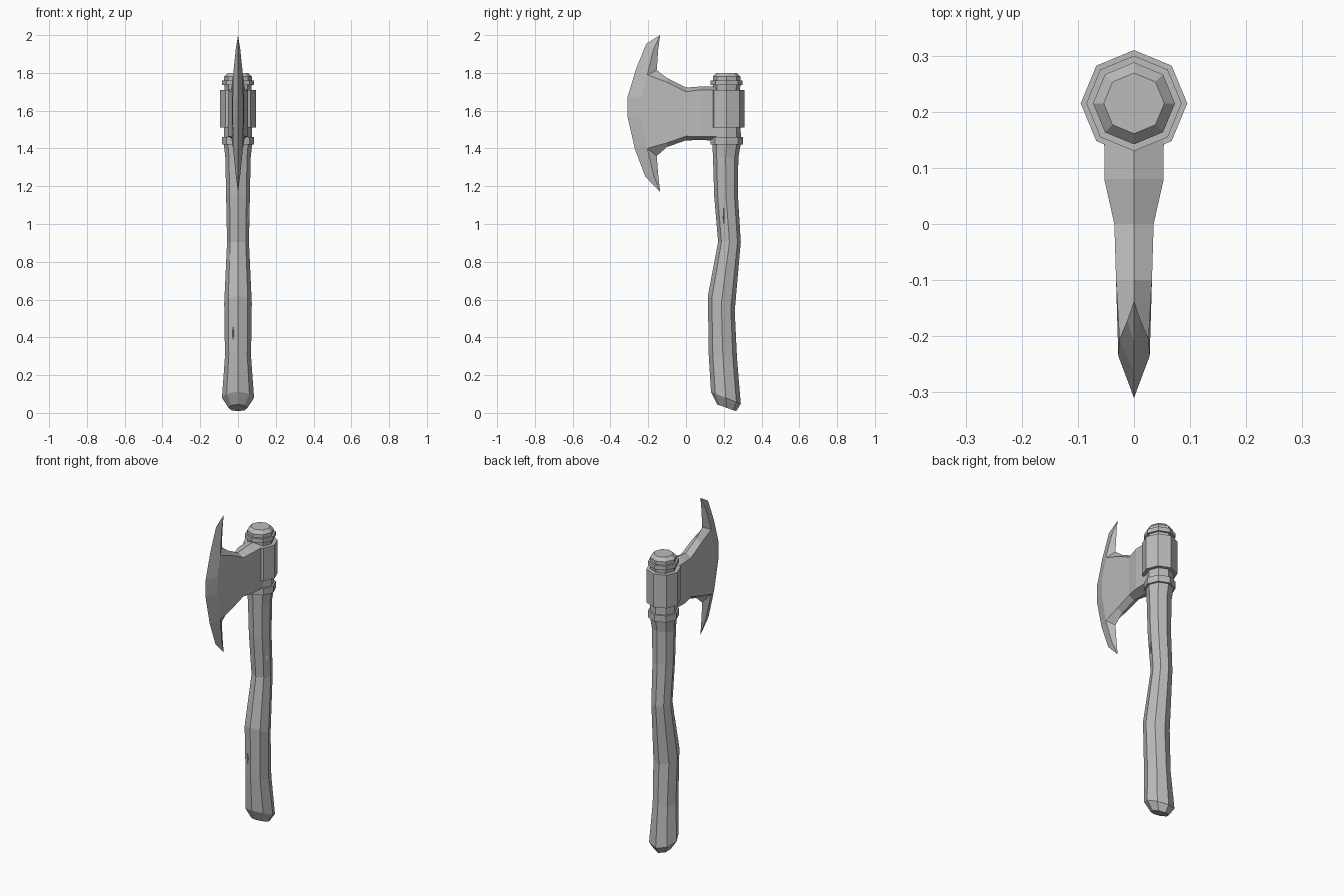
import bpy, bmesh
from math import sin, cos, tau
from mathutils import Vector

cube = bpy.data.objects.get("Cube")
if cube:
    bpy.data.objects.remove(cube)

GREY = (0.5, 0.5, 0.5, 1)
grey = bpy.data.materials.new("plain grey")
grey.use_nodes = True
grey.diffuse_color = GREY
grey.node_tree.nodes["Principled BSDF"].inputs["Base Color"].default_value = GREY


def finish(name, bm):
    bmesh.ops.remove_doubles(bm, verts=bm.verts, dist=0.0005)
    bmesh.ops.recalc_face_normals(bm, faces=bm.faces)
    mesh = bpy.data.meshes.new(name)
    bm.to_mesh(mesh)
    bm.free()
    mesh.materials.append(grey)
    obj = bpy.data.objects.new(name, mesh)
    bpy.context.collection.objects.link(obj)
    return obj


def loft(name, sections):
    """Eight-sided loft; section = z, centre y, half width, half depth, drop to the back."""
    bm = bmesh.new()
    rings = []
    for z, yc, rx, ry, drop in sections:
        rings.append([bm.verts.new((rx * cos(tau * i / 8), yc + ry * sin(tau * i / 8),
                                    z - drop * sin(tau * i / 8))) for i in range(8)])
    for a, b in zip(rings, rings[1:]):
        for i in range(8):
            j = (i + 1) % 8
            bm.faces.new((a[i], a[j], b[j], b[i]))
    bm.faces.new(rings[0])
    bm.faces.new(rings[-1])
    return finish(name, bm)


def turned(name, profile):
    return loft(name, [(z, 0.215, r, r, 0) for z, r in profile])


# Bent wooden handle
handle = loft("handle", [
    (0.027, 0.215, 0.05, 0.05, 0.018),
    (0.08, 0.211, 0.085, 0.079, 0.032),
    (0.30, 0.195, 0.069, 0.075, 0.01),
    (0.58, 0.187, 0.073, 0.071, 0.04),
    (0.905, 0.23, 0.058, 0.06, 0.0),
    (1.15, 0.212, 0.063, 0.063, 0.0),
    (1.35, 0.21, 0.067, 0.067, 0.0),
    (1.43, 0.215, 0.076, 0.076, 0.0),
    (1.72, 0.215, 0.07, 0.07, 0.0),
])

# Small chips cut out of the handle
for spot, size in [((0.062, 0.2, 1.03), (0.016, 0.012, 0.1)),
                   ((-0.026, 0.122, 0.42), (0.009, 0.016, 0.08)),
                   ((-0.048, 0.17, 0.84), (0.014, 0.014, 0.05))]:
    bm = bmesh.new()
    bmesh.ops.create_cone(bm, segments=4, radius1=1, radius2=0, depth=1, cap_ends=False)
    bmesh.ops.translate(bm, verts=bm.verts, vec=(0, 0, 0.5))
    lower = bmesh.ops.duplicate(bm, geom=bm.verts[:] + bm.edges[:] + bm.faces[:])["geom"]
    bmesh.ops.scale(bm, vec=(1, 1, -1),
                    verts=[v for v in lower if isinstance(v, bmesh.types.BMVert)])
    bmesh.ops.scale(bm, vec=size, verts=bm.verts)
    bmesh.ops.translate(bm, vec=spot, verts=bm.verts)
    cutter = finish("chip_cutter", bm)
    cutter.hide_render = True
    cut = handle.modifiers.new("chip", "BOOLEAN")
    cut.operation = "DIFFERENCE"
    cut.solver = "EXACT"
    cut.object = cutter
    bpy.context.view_layer.objects.active = handle
    bpy.ops.object.modifier_apply(modifier=cut.name)
    bpy.data.objects.remove(cutter)

# Collars, socket and end cap
turned("lower_collar", [(1.42, 0.073), (1.42, 0.086), (1.46, 0.086), (1.46, 0.073)])
turned("upper_collar", [(1.735, 0.07), (1.735, 0.085), (1.76, 0.085), (1.76, 0.07)])
turned("socket", [(1.51, 0.07), (1.51, 0.095), (1.71, 0.095), (1.71, 0.07)])
turned("end_cap", [(1.70, 0.07), (1.735, 0.073), (1.78, 0.073), (1.80, 0.054)])

# Axe head: cutting edge, cheek line and back of the horns, from top to bottom
edge = [(0, y, z) for y, z in [
    (-0.137, 2.0), (-0.21, 1.955), (-0.265, 1.82), (-0.31, 1.67),
    (-0.31, 1.57), (-0.27, 1.395), (-0.215, 1.25), (-0.137, 1.17)]]
cheek = [None, (0.012, -0.172, 1.925), (0.026, -0.205, 1.79), (0.028, -0.235, 1.67),
         (0.028, -0.235, 1.57), (0.026, -0.205, 1.40), (0.012, -0.172, 1.26)]
# Neck stations: y, half width, top and bottom of the side, ridge height beyond it
neck = [(-0.10, 0.032, 1.75, 1.43, 0.022), (0.0, 0.035, 1.70, 1.465, 0.022),
        (0.08, 0.053, 1.71, 1.462, 0.018), (0.17, 0.053, 1.71, 1.462, 0.02)]
side = [[(w, y, t) for y, w, t, b, r in neck], [(w, y, b) for y, w, t, b, r in neck]]
ridge = [[(0, y, t + r) for y, w, t, b, r in neck], [(0, y, b - r) for y, w, t, b, r in neck]]

faces = [(edge[i], edge[i + 1], cheek[i + 1], cheek[i]) for i in range(1, 6)]
horns = [(edge[0], edge[1], cheek[1], cheek[2], (0, -0.147, 1.925), (0, -0.155, 1.815)),
         (edge[7], edge[6], cheek[6], cheek[5], (0, -0.147, 1.26), (0, -0.155, 1.36))]
for k, (tip, outer, c1, c2, b1, b2) in enumerate(horns):
    faces += [(tip, outer, c1), (tip, c1, b1), (c1, c2, b2, b1),
              (c2, side[k][0], ridge[k][0], b2)]
    faces += [(side[k][i], side[k][i + 1], ridge[k][i + 1], ridge[k][i]) for i in range(3)]
faces += [(side[0][i], side[0][i + 1], side[1][i + 1], side[1][i]) for i in range(3)]
faces += [(side[0][0], cheek[2], cheek[3], cheek[4], cheek[5], side[1][0]),
          (side[0][3], ridge[0][3], ridge[1][3], side[1][3])]

bm = bmesh.new()
for mirror in (1, -1):
    for face in faces:
        bm.faces.new([bm.verts.new(Vector((x * mirror, y, z))) for x, y, z in face])
finish("axe_head", bm)
